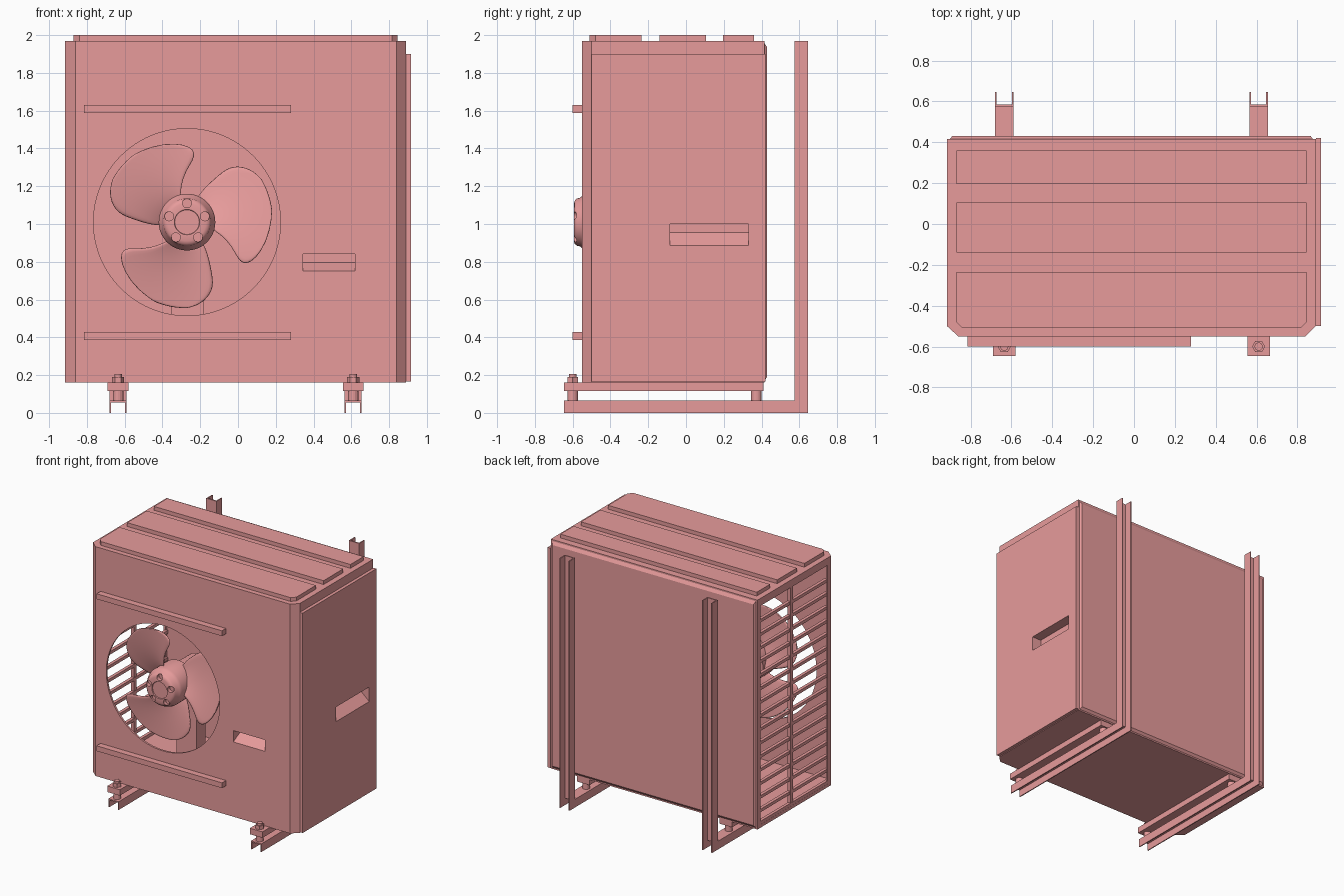
import bpy, bmesh, math

if "Cube" in bpy.data.objects:
    bpy.data.objects.remove(bpy.data.objects["Cube"])

CX, CZ = -0.27, 1.01      # fan axis
PAINT = bpy.data.materials.new("rose_paint")
PAINT.diffuse_color = (.8, .33, .33, 1)
PAINT.use_nodes = True
PAINT.node_tree.nodes["Principled BSDF"].inputs["Base Color"].default_value = PAINT.diffuse_color


def make(name, bm):
    bmesh.ops.recalc_face_normals(bm, faces=bm.faces)
    me = bpy.data.meshes.new(name)
    bm.to_mesh(me)
    bm.free()
    me.materials.append(PAINT)
    ob = bpy.data.objects.new(name, me)
    bpy.context.collection.objects.link(ob)
    return ob


def place(p, q, t, axis):
    return {'x': (t, p, q), 'y': (p, t, q), 'z': (p, q, t)}[axis]


def add_prism(bm, poly, axis, a, b):
    lo = [bm.verts.new(place(p, q, a, axis)) for p, q in poly]
    hi = [bm.verts.new(place(p, q, b, axis)) for p, q in poly]
    bm.faces.new(lo)
    bm.faces.new(hi)
    for i in range(len(poly)):
        j = (i + 1) % len(poly)
        bm.faces.new((lo[i], lo[j], hi[j], hi[i]))


def prism(name, poly, axis, a, b):
    bm = bmesh.new()
    add_prism(bm, poly, axis, a, b)
    return make(name, bm)


def add_box(bm, x0, x1, y0, y1, z0, z1):
    add_prism(bm, [(x0, y0), (x1, y0), (x1, y1), (x0, y1)], 'z', z0, z1)


def box(name, *d):
    bm = bmesh.new()
    add_box(bm, *d)
    return make(name, bm)


def circle(cx, cy, r, n, off=0.0):
    return [(cx + r * math.cos(off + 2 * math.pi * i / n),
             cy + r * math.sin(off + 2 * math.pi * i / n)) for i in range(n)]


def activate(ob):
    bpy.ops.object.select_all(action='DESELECT')
    ob.select_set(True)
    bpy.context.view_layer.objects.active = ob


def cut(ob, cutter):
    m = ob.modifiers.new("cut", 'BOOLEAN')
    m.operation, m.solver, m.object = 'DIFFERENCE', 'EXACT', cutter
    activate(ob)
    bpy.ops.object.modifier_apply(modifier=m.name)


def drop(ob):
    bpy.data.objects.remove(ob, do_unlink=True)


# casing: one folded sheet, open on the left for the grille
outer = [(-.915, -.46), (-.915, -.50), (-.86, -.55), (.84, -.55), (.89, -.50),
         (.89, .415), (-.915, .415), (-.915, .38)]
inner = [(-.9, .38), (-.9, .4), (.875, .4), (.875, -.494), (.834, -.535),
         (-.854, -.535), (-.9, -.494), (-.9, -.46)]
casing = prism("casing", outer + inner, 'z', .16, 1.96)
side = box("right_side_panel", .89, .915, -.5, .42, .165, 1.9)

hole = prism("hole_cutter", circle(CX, CZ, .495, 96), 'y', -.7, -.45)
cut(casing, hole)
drop(hole)
c1 = box("front_handle_cutter", .345, .62, -.6, -.5, .75, .84)
cut(casing, c1)
drop(c1)
c2 = box("side_handle_cutter", .8, 1, -.085, .33, .885, 1.0)
cut(casing, c2)
cut(side, c2)
drop(c2)


# recessed hand grips: sloped floor, short back wall, flat ceiling
def grip(name, u0, u1, surface, direction, zs, along_x):
    z0, zm, z1 = zs
    prof = [(0, z0), (.08, zm), (.08, z1), (0, z1)]
    bm = bmesh.new()
    ends = []
    for u in (u0, u1):
        ring = []
        for d, z in prof:
            w = surface + direction * d
            ring.append(bm.verts.new((u, w, z) if along_x else (w, u, z)))
        bm.faces.new(ring)
        ends.append(ring)
    a, b = ends
    for i in range(3):
        bm.faces.new((a[i], a[i + 1], b[i + 1], b[i]))
    make(name, bm)


grip("front_handle", .345, .62, -.55, 1, (.75, .795, .84), True)
grip("side_handle", -.085, .33, .915, -1, (.885, .955, 1.0), False)

# base pan, top cover and its raised ribs
outline = [(-.915, .415), (-.915, -.50), (-.86, -.55), (.84, -.55), (.89, -.50), (.89, .415)]
prism("base_pan", outline, 'z', .16, .185)
prism("top_cover", outline, 'z', 1.945, 1.97)
for i, (y0, y1, c) in enumerate([(.195, .36, 0), (-.14, .105, 0), (-.51, -.235, .03)]):
    pts = [(.845, y1), (-.87, y1)]
    pts += [(-.87, y0 + c), (-.87 + c, y0), (.845 - c, y0), (.845, y0 + c)] if c else \
        [(-.87, y0), (.845, y0)]
    prism(f"top_rib_{i + 1}", pts, 'z', 1.965, 2.0)

# back panel with sloped edges
bm = bmesh.new()
add_box(bm, -.905, .88, .41, .43, .165, 1.965)
for v in bm.verts:
    if v.co.y > .42:
        v.co.x = max(-.89, min(.865, v.co.x))
        v.co.z = max(.19, min(1.935, v.co.z))
make("back_panel", bm)

# left grille
bm = bmesh.new()
for k in range(15):
    z = .29 + k * .107
    add_box(bm, -.91, -.885, -.47, .39, z - .012, z + .012)
add_box(bm, -.912, -.887, -.03, 0, .17, 1.95)
add_box(bm, -.914, -.89, -.49, .4, .17, .21)
add_box(bm, -.914, -.89, -.49, .4, 1.91, 1.955)
make("left_grille", bm)

# front trim bars above and below the fan
for n, z in (("upper", 1.587), ("lower", .387)):
    box(f"{n}_trim_bar", -.815, .28, -.6, -.545, z, z + .042)

# fan hub: turned profile with five dimples
prof = [(0, -.36), (.15, -.36), (.15, -.525), (.143, -.545), (.128, -.562), (.125, -.578),
        (.115, -.589), (.1, -.594), (.067, -.594), (.065, -.586), (0, -.586)]
bm = bmesh.new()
vs = [bm.verts.new((r, y, 0)) for r, y in prof]
es = [bm.edges.new(p) for p in zip(vs, vs[1:])]
bmesh.ops.spin(bm, geom=vs + es, axis=(0, 1, 0), cent=(0, 0, 0), steps=48, angle=2 * math.pi)
bmesh.ops.remove_doubles(bm, verts=bm.verts, dist=1e-4)
bmesh.ops.translate(bm, verts=bm.verts, vec=(CX, 0, CZ))
hub = make("fan_hub", bm)
bm = bmesh.new()
for x, z in circle(CX, CZ, .1, 5, math.pi / 2):
    add_prism(bm, circle(x, z, .024, 20), 'y', -.65, -.565)
dimples = make("dimple_cutter", bm)
cut(hub, dimples)
drop(dimples)
activate(hub)
bpy.ops.object.shade_smooth_by_angle(angle=math.radians(32))

# fan blades: (radius, leading angle, trailing angle), pitched along the axis
rows = [(.12, 106, 190), (.2, 99, 184), (.27, 91, 178), (.33, 84, 175), (.37, 83, 172),
        (.4, 87, 168), (.425, 98, 163), (.445, 114, 157), (.456, 128, 150)]
N = 12
bm = bmesh.new()
for b in range(3):
    grid = []
    for r, a0, a1 in rows:
        line = []
        for i in range(N + 1):
            a = a0 + (a1 - a0) * i / N
            t = math.radians(a - 120 * b)
            y = -.45 + (a - 135) / 50 * .065
            line.append(bm.verts.new((CX + r * math.cos(t), y, CZ + r * math.sin(t))))
        grid.append(line)
    for p, q in zip(grid, grid[1:]):
        for i in range(N):
            bm.faces.new((p[i], p[i + 1], q[i + 1], q[i]))
blades = make("fan_blades", bm)
m = blades.modifiers.new("thick", 'SOLIDIFY')
m.thickness, m.offset = .014, 0
m = blades.modifiers.new("smooth", 'SUBSURF')
m.levels = m.render_levels = 1
for p in blades.data.polygons:
    p.use_smooth = True

# fan motor and its upright support
motor = prism("fan_motor", circle(CX, CZ, .11, 32), 'y', -.36, -.12)
activate(motor)
bpy.ops.object.shade_smooth_by_angle(angle=math.radians(30))
box("motor_support", CX - .085, CX + .09, -.26, -.15, .18, 1.05)

# feet, bolts and L-shaped wall brackets made of open channel
flange = [(-.645, 0), (.645, 0), (.645, 1.97), (.575, 1.97), (.575, .065), (-.645, .065)]
web = [(-.645, .065), (.575, .065), (.575, 1.97), (.585, 1.97), (.585, .055), (-.645, .055)]
for n, x in (("left", -.635), ("right", .61)):
    bm = bmesh.new()
    add_prism(bm, web, 'x', x - .045, x + .045)
    for s in (-1, 1):
        add_prism(bm, flange, 'x', x + s * .041 - .004, x + s * .041 + .004)
    make(f"{n}_wall_bracket", bm)
    box(f"{n}_foot", x - .055, x + .055, -.645, .41, .115, .162)
    bm = bmesh.new()
    for y in (-.6, .372):
        add_prism(bm, circle(x, y, .028, 16), 'z', .06, .12)
    add_prism(bm, circle(x, -.6, .032, 6), 'z', .16, .19)
    add_prism(bm, circle(x, -.6, .02, 16), 'z', .185, .205)
    make(f"{n}_bolts", bm)
